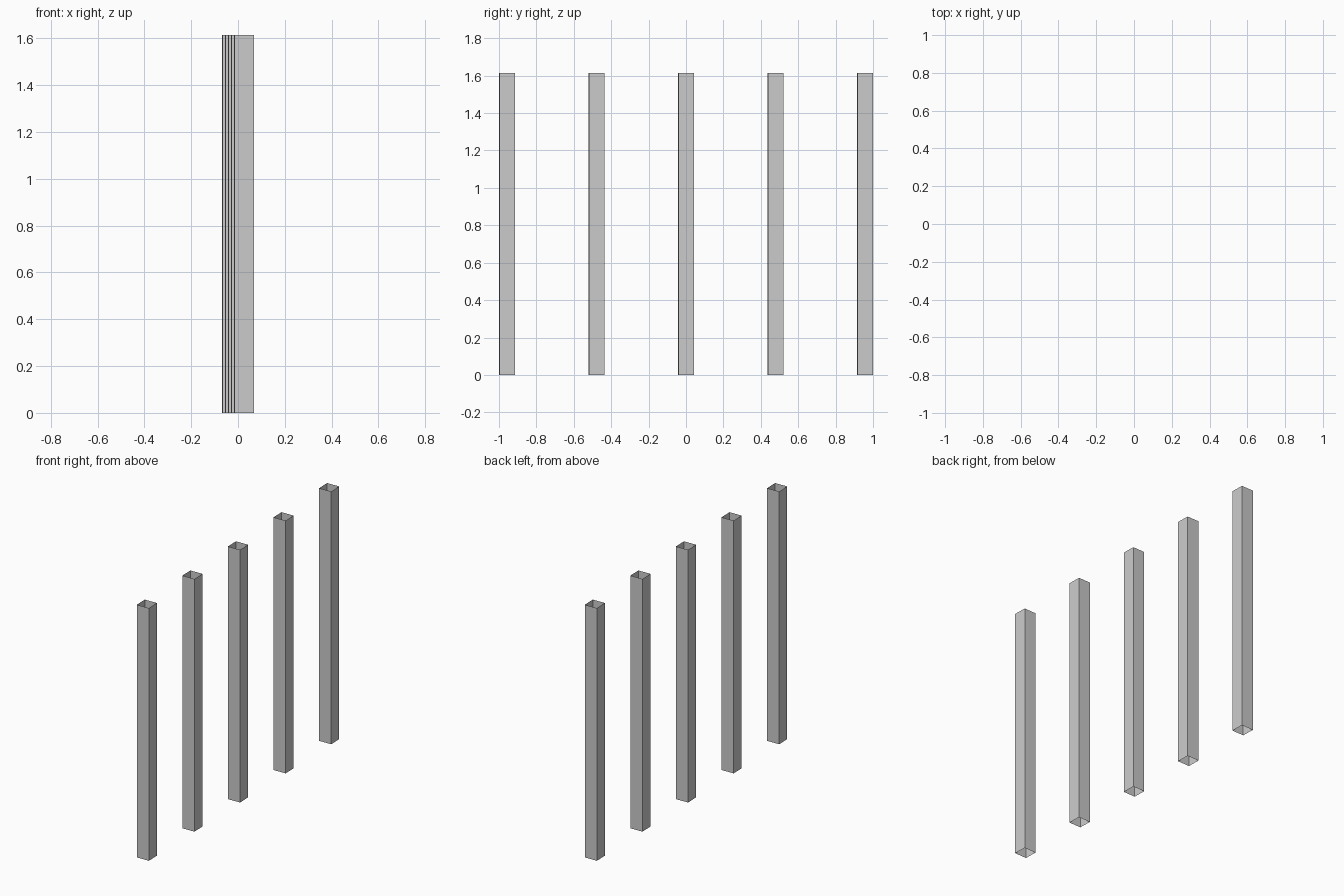
import bpy, bmesh
from math import radians
from mathutils import Matrix

if "Cube" in bpy.data.objects:
    bpy.data.objects.remove(bpy.data.objects["Cube"])

SIDE, HEIGHT, PITCH, COUNT = 0.084, 1.615, 0.4787, 5
ROW_TURN = Matrix.Rotation(radians(1.53), 4, 'Z')  # the whole row is slightly turned


def add_post(name, y):
    """Square tube of single-sheet walls, open at top and bottom."""
    bm = bmesh.new()
    bmesh.ops.create_cube(bm, size=1)
    caps = [f for f in bm.faces if abs(f.normal.z) > 0.5]
    bmesh.ops.delete(bm, geom=caps, context='FACES_ONLY')
    bmesh.ops.scale(bm, vec=(SIDE, SIDE, HEIGHT), verts=bm.verts)
    bmesh.ops.translate(bm, vec=(0, 0, HEIGHT / 2), verts=bm.verts)
    mesh = bpy.data.meshes.new(name)
    bm.to_mesh(mesh)
    bm.free()
    post = bpy.data.objects.new(name, mesh)
    post.matrix_world = ROW_TURN @ Matrix.Translation((0, y, 0))
    bpy.context.collection.objects.link(post)


# Row of evenly spaced posts
for i in range(COUNT):
    add_post(f"post_{i + 1}", (i - (COUNT - 1) / 2) * PITCH)
